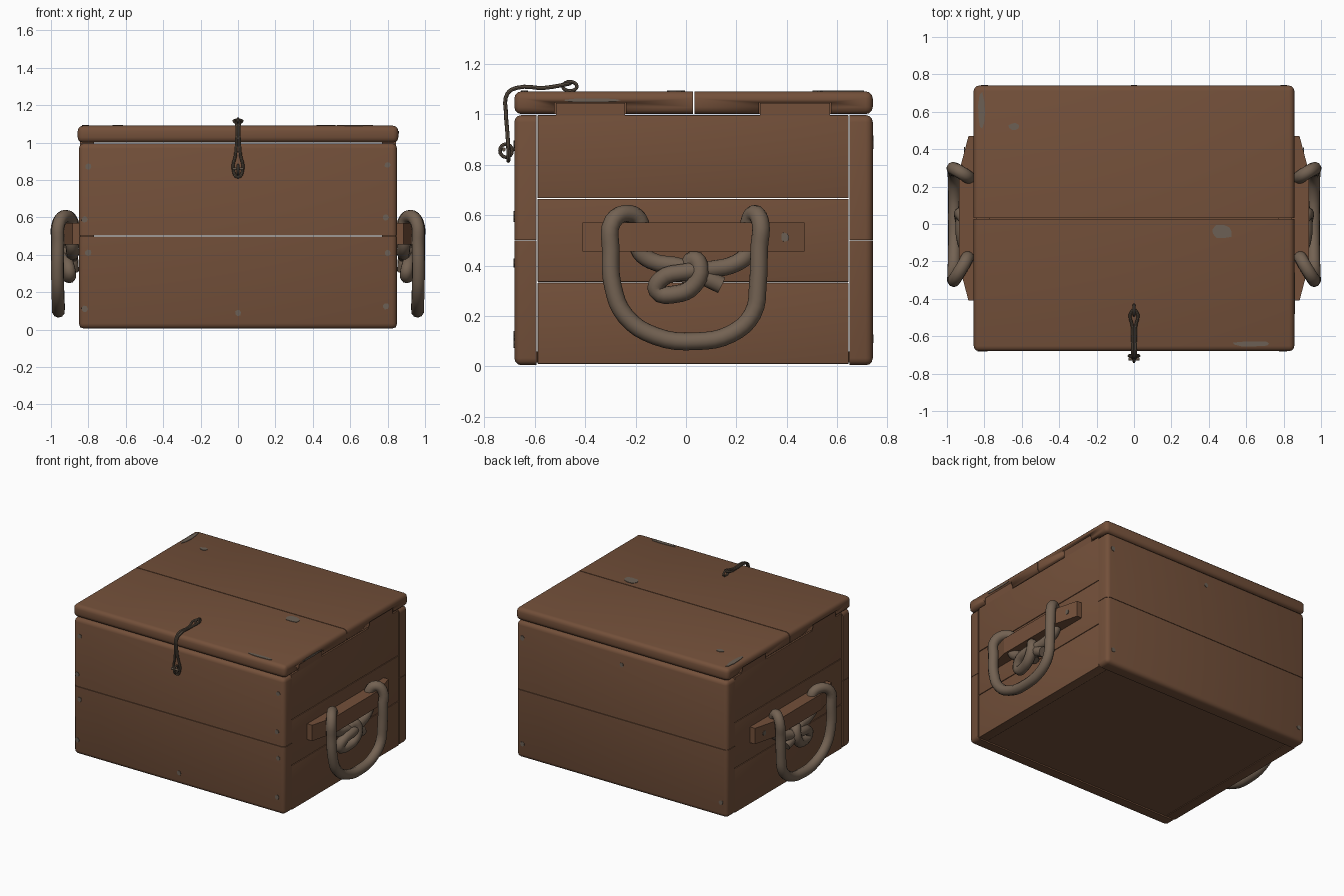
import bpy, bmesh, math, random
from mathutils import Vector

if "Cube" in bpy.data.objects:
    bpy.data.objects.remove(bpy.data.objects["Cube"])
random.seed(4)


def material(name, rgb):
    m = bpy.data.materials.new(name)
    m.diffuse_color = (*rgb, 1)
    m.use_nodes = True
    m.node_tree.nodes["Principled BSDF"].inputs["Base Color"].default_value = m.diffuse_color
    return m


WOOD = material("brown_wood", (0.172, 0.080, 0.042))
ROPE = material("grey_brown_rope", (0.172, 0.122, 0.085))
WIRE = material("dark_wire", (0.120, 0.090, 0.064))
WORN = material("worn_grey", (0.150, 0.118, 0.090))


def finish(name, bm, mat):
    bmesh.ops.recalc_face_normals(bm, faces=bm.faces)
    me = bpy.data.meshes.new(name)
    bm.to_mesh(me)
    bm.free()
    me.materials.append(mat)
    ob = bpy.data.objects.new(name, me)
    bpy.context.collection.objects.link(ob)
    return ob


def smooth(ob):
    bpy.ops.object.select_all(action='DESELECT')
    ob.select_set(True)
    bpy.context.view_layer.objects.active = ob
    bpy.ops.object.shade_smooth_by_angle(angle=math.radians(40))


def board(name, lo, hi, seams=(), r=0.028, mat=WOOD):
    """Box with rounded edges, except those touching a seam side such as '+z'."""
    bm = bmesh.new()
    bmesh.ops.create_cube(bm, size=1)
    for v in bm.verts:
        v.co = [lo[i] if v.co[i] < 0 else hi[i] for i in range(3)]
    bm.normal_update()
    dirs = [Vector([(1 if s[0] == '+' else -1) * (s[1] == a) for a in 'xyz']) for s in seams]
    edges = [e for e in bm.edges
             if not any(f.normal.dot(d) > 0.9 for f in e.link_faces for d in dirs)]
    if edges and r:
        bmesh.ops.bevel(bm, geom=edges, offset=r, segments=3, profile=0.5, affect='EDGES')
    ob = finish(name, bm, mat)
    smooth(ob)
    return ob


def extrude_profile(name, pts, direction, mat):
    bm = bmesh.new()
    f = bm.faces.new([bm.verts.new(p) for p in pts])
    ext = bmesh.ops.extrude_face_region(bm, geom=[f])
    bmesh.ops.translate(bm, vec=direction, verts=[g for g in ext['geom'] if isinstance(g, bmesh.types.BMVert)])
    return finish(name, bm, mat)


def tube(name, pts, radius, mat, closed=False, sides=3, res=4):
    cu = bpy.data.curves.new(name, 'CURVE')
    cu.dimensions = '3D'
    cu.bevel_depth, cu.bevel_resolution = radius, sides
    cu.resolution_u, cu.use_fill_caps = res, True
    sp = cu.splines.new('BEZIER')
    sp.bezier_points.add(len(pts) - 1)
    for b, p in zip(sp.bezier_points, pts):
        b.co = p
        b.handle_left_type = b.handle_right_type = 'AUTO'
    sp.use_cyclic_u = closed
    cu.materials.append(mat)
    ob = bpy.data.objects.new(name, cu)
    bpy.context.collection.objects.link(ob)
    bpy.ops.object.select_all(action='DESELECT')
    ob.select_set(True)
    bpy.context.view_layer.objects.active = ob
    bpy.ops.object.convert(target='MESH')
    smooth(bpy.context.view_layer.objects.active)


def patch(name, c, normal, w, h, n=7):
    """Thin irregular worn spot lying on a face."""
    nrm = Vector(normal)
    u = Vector((0, 1, 0)) if abs(nrm.x) > 0.5 else Vector((1, 0, 0))
    v = nrm.cross(u)
    pts = []
    for i in range(n):
        a, k = 2 * math.pi * i / n, random.uniform(0.85, 1.1)
        pts.append(Vector(c) - nrm * 0.002 + u * math.cos(a) * w * k / 2 + v * math.sin(a) * h * k / 2)
    extrude_profile(name, pts, nrm * 0.005, WORN)


# front and back walls: two boards each
for nm, y0, y1, inner in (("front", -0.68, -0.592, '+y'), ("back", 0.648, 0.74, '-y')):
    board(nm + "_lower_board", (-0.85, y0, 0.005), (0.85, y1, 0.499), ('+z', inner))
    board(nm + "_upper_board", (-0.85, y0, 0.502), (0.85, y1, 0.996), ('-z', inner))

# floor
board("floor", (-0.83, -0.655, 0.015), (0.83, 0.715, 0.06), r=0)

# lid: two boards, with notches cut in the ends
lids = [board("lid_front_board", (-0.857, -0.68, 1.0), (0.857, 0.028, 1.09), ('+y',)),
        board("lid_back_board", (-0.857, 0.033, 1.0), (0.857, 0.74, 1.09), ('-y',))]
notches = ((-0.52, -0.237), (0.29, 0.575))
for lid, (y0, y1) in zip(lids, notches):
    for s in (1, -1):
        xs = sorted((s * 0.78, s * 0.95))
        cut = board("notch_cutter", (xs[0], y0, 0.95), (xs[1], y1, 1.046), r=0)
        cut.hide_render = True
        bpy.context.view_layer.objects.active = lid
        mod = lid.modifiers.new("notch", 'BOOLEAN')
        mod.operation, mod.object, mod.solver = 'DIFFERENCE', cut, 'EXACT'
        bpy.ops.object.modifier_apply(modifier=mod.name)
        bpy.data.objects.remove(cut)

# handle rope: (x, y, z) from the knot end, up through the bar, round the loop and back
rope = [(0.90, 0.14, 0.322), (0.905, 0.07, 0.355), (0.89, -0.02, 0.395), (0.885, -0.14, 0.42),
        (0.89, -0.19, 0.47), (0.89, -0.18, 0.57), (0.915, -0.225, 0.605), (0.955, -0.29, 0.575),
        (0.962, -0.298, 0.46), (0.965, -0.29, 0.32), (0.963, -0.24, 0.20), (0.96, -0.12, 0.12),
        (0.96, 0.04, 0.10), (0.96, 0.18, 0.13), (0.963, 0.265, 0.21), (0.965, 0.285, 0.33),
        (0.965, 0.29, 0.47), (0.96, 0.295, 0.57), (0.92, 0.272, 0.606), (0.885, 0.25, 0.57),
        (0.885, 0.245, 0.45), (0.89, 0.20, 0.41), (0.90, 0.10, 0.385), (0.92, 0.0, 0.375),
        (0.91, -0.10, 0.345), (0.90, -0.115, 0.30), (0.91, -0.04, 0.287), (0.925, 0.03, 0.32),
        (0.925, 0.055, 0.39), (0.905, 0.03, 0.425), (0.89, 0.01, 0.38), (0.885, 0.03, 0.31)]

for s, nm in ((1, "right"), (-1, "left")):
    # side wall: three boards, plus tongues filling the lid notches
    xs = sorted((s * 0.77, s * 0.845))
    for i, (z0, z1) in enumerate(((0.01, 0.332), (0.335, 0.664), (0.667, 0.996))):
        board(f"{nm}_side_board_{i + 1}", (xs[0], -0.588, z0), (xs[1], 0.644, z1), r=0.003)
    for y0, y1 in notches:
        board(nm + "_lid_tongue", (xs[0], y0 + .004, 0.99), (xs[1], y1 - .004, 1.044), r=0)
    # tapered handle bar
    prof = [(0.84, -0.41), (0.885, -0.41), (0.935, -0.22), (0.935, 0.28), (0.885, 0.47), (0.84, 0.47)]
    extrude_profile(nm + "_handle_bar", [(s * x, y, 0.455) for x, y in prof], (0, 0, 0.115), WOOD)
    tube(nm + "_handle_rope", [(s * x, y, z) for x, y, z in rope], 0.035, ROPE)
    patch(nm + "_bar_nail", (s * 0.906, 0.39, 0.513), Vector((s * 0.967, 0.254, 0)), 0.04, 0.04)

# wire latch: long twisted loop from the lid eyelet to the front peg
side = [(-0.465, 1.12, 0.012), (-0.56, 1.104, 0.007), (-0.67, 1.104, 0.009), (-0.708, 1.08, 0.006),
        (-0.713, 1.0, 0.008), (-0.708, 0.93, 0.014), (-0.704, 0.86, 0.026)]
loop = [(x, y, z) for y, z, x in side] + [(0, -0.704, 0.815)] + [(-x, y, z) for y, z, x in side[::-1]]
tube("latch_wire_loop", loop, 0.008, WIRE, closed=True, sides=2)
for nm, y, z, a, b in (("front_eyelet", -0.713, 0.855, 0.024, 0.026), ("lid_eyelet", -0.46, 1.11, 0.028, 0.018)):
    ring = [(0, y + a * math.cos(t * math.pi / 4), z + b * math.sin(t * math.pi / 4)) for t in range(8)]
    tube(nm, ring, 0.007, WIRE, closed=True, sides=2, res=2)
tube("front_peg", [(-0.03, -0.722, 0.86), (0.03, -0.722, 0.86)], 0.008, WIRE)

# nail heads on the front and back walls
for x, z in ((-0.8, 0.87), (-0.82, 0.11), (-0.82, 0.59), (-0.8, 0.41), (0.8, 0.88),
             (0.79, 0.6), (0.8, 0.41), (0.79, 0.125), (0, 0.09)):
    patch("front_nail", (x, -0.68, z), (0, -1, 0), 0.035, 0.035)
for x, z in ((0.8, 0.88), (0.8, 0.11), (0, 0.9), (-0.8, 0.11)):
    patch("back_nail", (x, 0.74, z), (0, 1, 0), 0.035, 0.035)

# worn patches on the lid
for x, y, w, h in ((0.47, -0.04, 0.12, 0.08), (-0.64, 0.52, 0.06, 0.04),
                   (-0.815, 0.6, 0.04, 0.2), (0.63, -0.64, 0.2, 0.03)):
    patch("lid_worn_patch", (x, y, 1.09), (0, 0, 1), w, h, 9)
patch("lid_end_worn_patch", (0.857, -0.38, 1.055), (1, 0, 0), 0.24, 0.015, 9)
